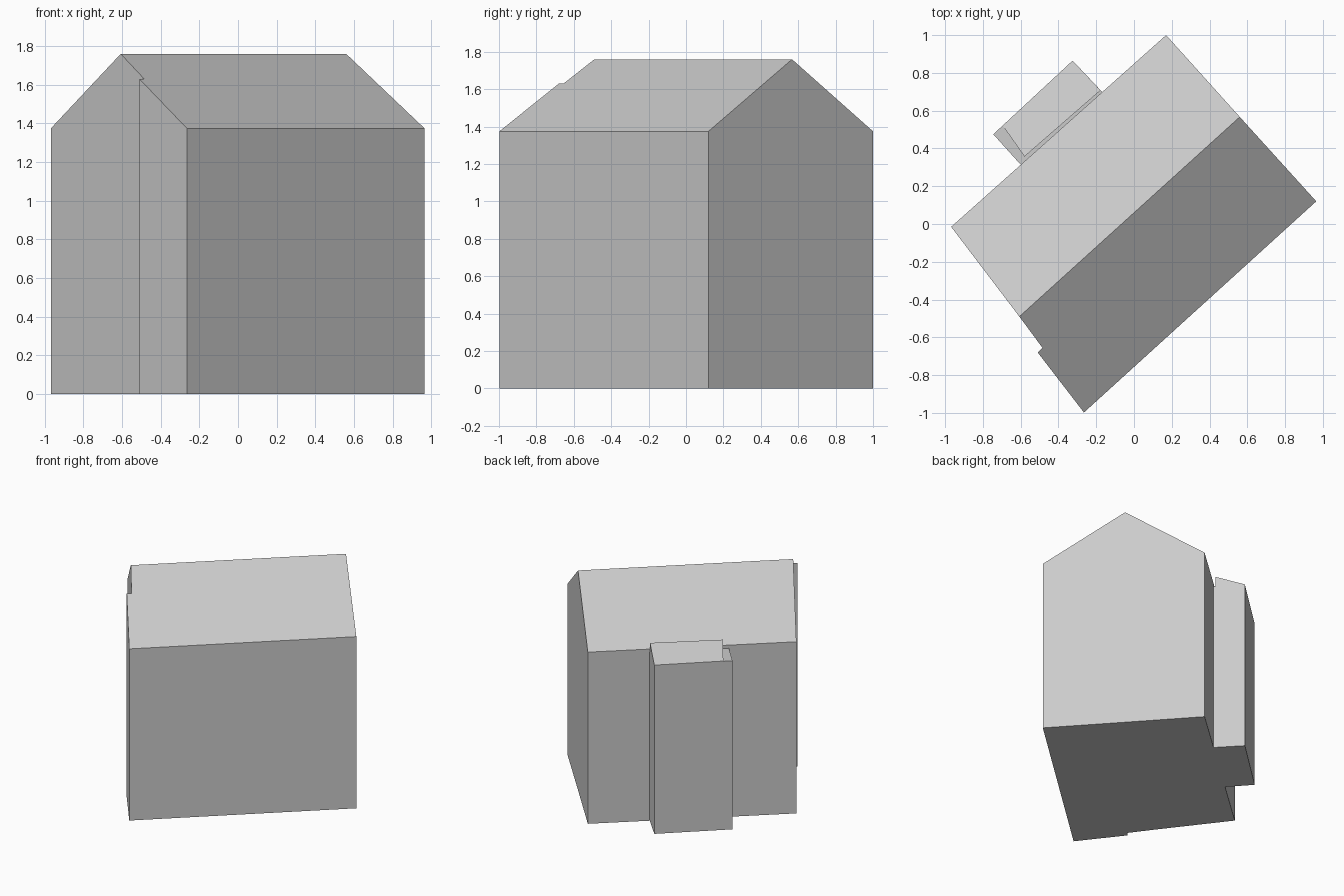
import bpy
import bmesh

cube = bpy.data.objects.get("Cube")
if cube:
    bpy.data.objects.remove(cube, do_unlink=True)

GREY = (0.6, 0.6, 0.6, 1.0)
plaster = bpy.data.materials.new("plain_grey")
plaster.diffuse_color = GREY
plaster.use_nodes = True
plaster.node_tree.nodes["Principled BSDF"].inputs["Base Color"].default_value = GREY


def block(name, outline, heights, roofs, base=0.0):
    """Upright block: an outline raised to a height per corner, closed by roof faces."""
    bm = bmesh.new()
    low = [bm.verts.new((x, y, base)) for x, y in outline]
    high = [bm.verts.new((x, y, z)) for (x, y), z in zip(outline, heights)]
    bm.faces.new(low)
    for i in range(len(low)):
        j = (i + 1) % len(low)
        bm.faces.new((low[i], low[j], high[j], high[i]))
    for roof in roofs:
        bm.faces.new([high[i] for i in roof])
    bmesh.ops.recalc_face_normals(bm, faces=bm.faces)
    mesh = bpy.data.meshes.new(name)
    bm.to_mesh(mesh)
    bm.free()
    mesh.materials.append(plaster)
    obj = bpy.data.objects.new(name, mesh)
    bpy.context.collection.objects.link(obj)
    return obj


EAVE, RIDGE, STEP = 1.375, 1.76, 1.63

# Gabled house, with a small full-height step in one gable wall
house = [(-0.968, -0.015), (-0.607, -0.49), (-0.485, -0.655), (-0.51, -0.68),
         (-0.265, -0.998), (0.965, 0.12), (0.56, 0.567), (0.17, 1.0)]
block("house", house,
      [EAVE, RIDGE, STEP, STEP, EAVE, EAVE, RIDGE, EAVE],
      [(0, 1, 6, 7), (1, 2, 3, 4, 5, 6)])

# Rear annex with a flat top, run slightly into the house wall
LEDGE = 1.35
annex = [(-0.745, 0.475), (-0.58, 0.292), (-0.155, 0.685), (-0.325, 0.865)]
block("annex", annex, [LEDGE] * 4, [(0, 1, 2, 3)])

# Lean-to roof over the annex, leaving a narrow ledge at one end
lean_to = [(-0.695, 0.521), (-0.58, 0.357), (-0.177, 0.708), (-0.325, 0.865)]
block("annex_roof", lean_to, [LEDGE + 0.002, 1.43, 1.43, LEDGE + 0.002],
      [(0, 1, 2, 3)], base=LEDGE - 0.02)
